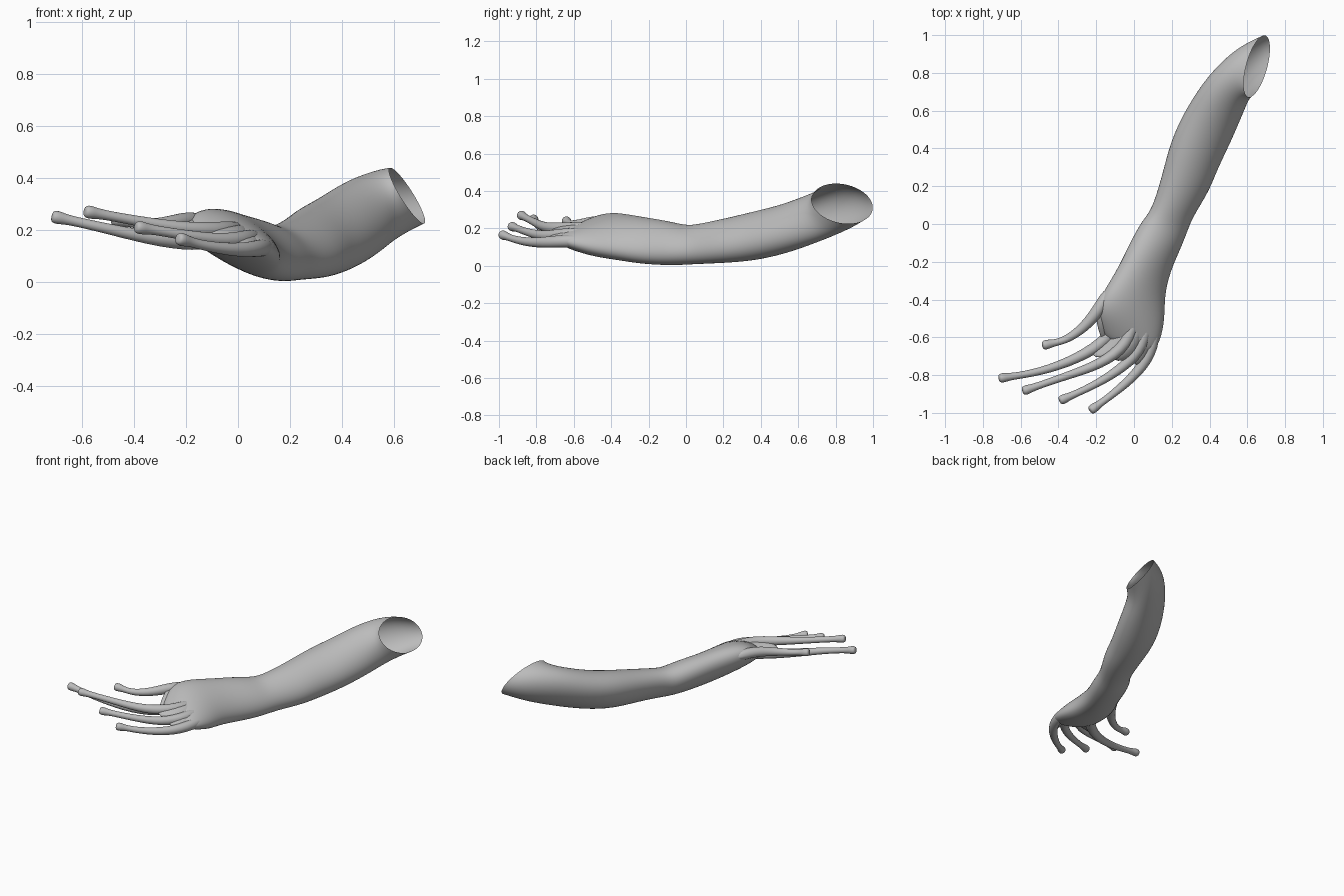
import bpy, bmesh, math
from mathutils import Vector

if "Cube" in bpy.data.objects:
    bpy.data.objects.remove(bpy.data.objects["Cube"])

skin = bpy.data.materials.new("grey_skin")
skin.diffuse_color = (0.5, 0.5, 0.5, 1)
skin.use_nodes = True
skin.node_tree.nodes["Principled BSDF"].inputs["Base Color"].default_value = skin.diffuse_color


def loft(name, rings, cap_start, cap_end, levels):
    """Skin a list of closed rings of points, then smooth the result."""
    bm = bmesh.new()
    loops = [[bm.verts.new(p) for p in ring] for ring in rings]
    n = len(loops[0])
    for a, b in zip(loops, loops[1:]):
        for i in range(n):
            j = (i + 1) % n
            bm.faces.new((a[i], a[j], b[j], b[i]))
    if cap_start:
        bm.faces.new(loops[0][::-1])
    if cap_end:
        bm.faces.new(loops[-1])
    bmesh.ops.recalc_face_normals(bm, faces=bm.faces)
    for f in bm.faces:
        f.smooth = True
    mesh = bpy.data.meshes.new(name)
    bm.to_mesh(mesh)
    bm.free()
    mesh.materials.append(skin)
    obj = bpy.data.objects.new(name, mesh)
    bpy.context.collection.objects.link(obj)
    mod = obj.modifiers.new("smooth", 'SUBSURF')
    mod.levels = mod.render_levels = levels
    return obj


def ellipse(center, side, up, n):
    return [center + side * math.cos(2 * math.pi * i / n)
            + up * math.sin(2 * math.pi * i / n) for i in range(n)]


# Arm sections: left edge, right edge, half height, lean of the section
sections = [
    ((.68, 1.00, .33), (.62, .67, .335), .11, 1.0),
    ((.555, .945, .32), (.60, .655, .29), .13, .7),
    ((.40, .805, .30), (.58, .59, .22), .135, .5),
    ((.27, .61, .23), (.51, .42, .155), .135, .2),
    ((.19, .44, .20), (.445, .29, .12), .132, 0),
    ((.145, .25, .17), (.40, .17, .10), .118, 0),
    ((.09, .07, .145), (.315, .04, .085), .104, 0),
    ((.04, .02, .145), (.285, -.04, .075), .102, 0),
    ((-.025, -.10, .17), (.255, -.12, .075), .113, 0),
    ((-.095, -.25, .20), (.195, -.25, .075), .113, 0),
    ((-.175, -.37, .23), (.165, -.38, .09), .11, 0),
    ((-.205, -.46, .225), (.168, -.50, .10), .098, 0),
    ((-.18, -.55, .185), (.145, -.62, .125), .07, 0),
    ((-.14, -.63, .16), (.09, -.71, .14), .03, 0),
]
rings = []
for left, right, h, lean in sections:
    l, r = Vector(left), Vector(right)
    up = Vector((-.065 * lean, -.03 * lean, h))
    rings.append(ellipse((l + r) / 2, (r - l) / 2, up, 16))
loft("arm", rings, False, True, 2)   # the shoulder end stays open

# Finger centre lines, from inside the palm to the tip
fingers = {
    "thumb": [(-.12, -.34, .225), (-.19, -.46, .24), (-.265, -.55, .225),
              (-.36, -.615, .22), (-.47, -.64, .24)],
    "first_finger": [(-.03, -.45, .19), (-.13, -.61, .15), (-.30, -.715, .16),
                     (-.50, -.785, .205), (-.70, -.815, .25)],
    "second_finger": [(.01, -.47, .20), (-.03, -.64, .20), (-.18, -.745, .20),
                      (-.36, -.805, .23), (-.575, -.88, .27)],
    "third_finger": [(.07, -.47, .17), (.05, -.65, .17), (-.05, -.755, .155),
                     (-.20, -.85, .18), (-.38, -.93, .21)],
    "little_finger": [(.11, -.45, .13), (.105, -.66, .135), (.02, -.79, .12),
                      (-.11, -.90, .135), (-.22, -.98, .165)],
}
radii = [.036, .038, .03, .022, .019]
for name, path in fingers.items():
    pts = [Vector(p) for p in path]
    # rounded bulb at the fingertip
    tip_dir = (pts[-1] - pts[-2]).normalized()
    end = pts[-1]
    pts = pts[:-1] + [end - tip_dir * .05, end - tip_dir * .015,
                      end + tip_dir * .010, end + tip_dir * .017]
    rad = radii[:4] + [.019, .028, .027, .014]
    rings = []
    for i, p in enumerate(pts):
        t = (pts[min(i + 1, len(pts) - 1)] - pts[max(i - 1, 0)]).normalized()
        side = t.cross(Vector((0, 0, 1))).normalized()
        rings.append(ellipse(p, side * rad[i], side.cross(t) * rad[i], 8))
    loft(name, rings, True, True, 2)

# Thin skin webs between neighbouring finger roots
names = list(fingers)
for a, b in zip(names, names[1:]):
    rings = []
    back = .75 if a == "thumb" else .2   # how far each web stops short
    for k, h in ((0, .04), (1, .035), (2, .012)):
        p, q = Vector(fingers[a][k]), Vector(fingers[b][k])
        if k == 2:
            p = p.lerp(Vector(fingers[a][1]), back)
            q = q.lerp(Vector(fingers[b][1]), back)
        rings.append(ellipse((p + q) / 2, (q - p) / 2, Vector((0, 0, h)), 8))
    loft("web_" + b, rings, True, True, 2)
